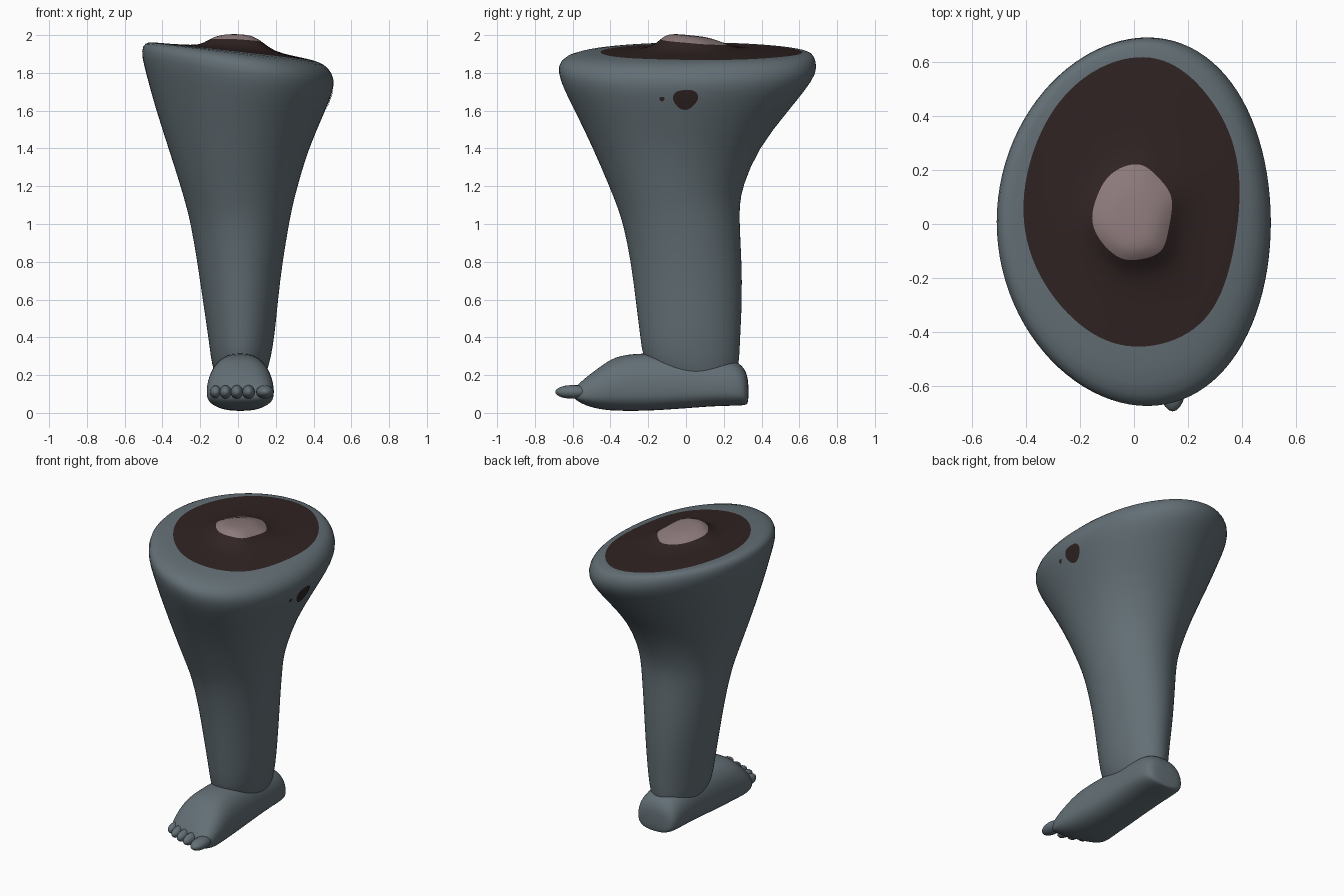
import bpy, bmesh, math
from mathutils import Vector
from mathutils.bvhtree import BVHTree

if "Cube" in bpy.data.objects:
    bpy.data.objects.remove(bpy.data.objects["Cube"])

def material(name, rgb):
    m = bpy.data.materials.new(name)
    m.diffuse_color = (*rgb, 1)
    m.use_nodes = True
    m.node_tree.nodes["Principled BSDF"].inputs["Base Color"].default_value = m.diffuse_color
    return m

SKIN = material("grey_blue_skin", (0.125, 0.16, 0.18))
FLESH = material("dark_flesh", (0.030, 0.017, 0.017))
BONE = material("pale_bone", (0.27, 0.195, 0.20))

def loft(name, rings, ends, mats, band=None, levels=1):
    """Skin a list of closed rings, fan both ends, smooth it."""
    bm = bmesh.new()
    rows = [[bm.verts.new(p) for p in r] for r in rings]
    n = len(rows[0])
    for k in range(len(rows) - 1):
        for i in range(n):
            j = (i + 1) % n
            f = bm.faces.new((rows[k][i], rows[k][j], rows[k + 1][j], rows[k + 1][i]))
            f.material_index = band(k) if band else 0
    for row, tip, k in ((rows[0], ends[0], 0), (rows[-1], ends[1], len(rows))):
        c = bm.verts.new(tip)
        for i in range(n):
            f = bm.faces.new((row[i], row[(i + 1) % n], c))
            f.material_index = band(k) if band else 0
    bmesh.ops.recalc_face_normals(bm, faces=bm.faces)
    return finish(name, bm, mats, levels)

def finish(name, bm, mats, levels=0):
    for f in bm.faces:
        f.smooth = True
    me = bpy.data.meshes.new(name)
    bm.to_mesh(me)
    bm.free()
    for m in mats:
        me.materials.append(m)
    ob = bpy.data.objects.new(name, me)
    bpy.context.collection.objects.link(ob)
    if levels:
        s = ob.modifiers.new("smooth", 'SUBSURF')
        s.levels = s.render_levels = levels
    return ob

# Leg: z, xmin, xmax, ymin, ymax, sideways tilt
LEG = [
    (0.14, -.10, .12, -.10, .24, 0), (0.22, -.13, .155, -.19, .275, 0),
    (0.30, -.145, .175, -.23, .283, 0), (0.40, -.157, .193, -.242, .287, 0),
    (0.60, -.187, .212, -.267, .298, 0), (0.80, -.216, .236, -.292, .295, 0),
    (1.00, -.25, .27, -.332, .284, 0), (1.10, -.276, .29, -.367, .284, 0),
    (1.20, -.305, .315, -.407, .30, .01), (1.40, -.372, .37, -.492, .382, .03),
    (1.60, -.445, .447, -.588, .54, .08), (1.72, -.482, .488, -.648, .635, .12),
    (1.81, -.512, .512, -.68, .695, .15), (1.87, -.508, .503, -.672, .69, .15),
    (1.905, -.475, .46, -.60, .67, .13),
    (1.912, -.42, .40, -.46, .64, .11),      # flesh starts
    (1.92, -.30, .28, -.31, .45, .10), (1.93, -.20, .19, -.19, .28, .08),
    (1.965, -.155, .14, -.135, .22, .06),    # bone starts
    (1.995, -.10, .085, -.095, .14, .03),
]

def leg_ring(z, x0, x1, y0, y1, tilt, n=48):
    skew = .05 * min(1, max(0, (z - 1.2) / .5)) * (x1 - x0)
    lean = .10 if z > 1.95 else 0            # bone stump is higher at the front
    pts = []
    for i in range(n):
        a = 2 * math.pi * i / n
        c, s = math.cos(a), math.sin(a)
        x = (x0 + x1) / 2 + (x1 - x0) / 2 * c + skew * s * s
        y = (y0 + y1) / 2 + (y1 - y0) / 2 * s
        if z > 1.91 and z != 1.995:          # ragged cut edge
            x += .006 * math.sin(5 * a)
            y += .006 * math.sin(4 * a + 1)
        pts.append((x, y, z - tilt * x - lean * (y - .04)))
    return pts

leg = loft("leg", [leg_ring(*r) for r in LEG], [(.01, .07, .14), (-.01, .02, 2.0)],
           [SKIN, FLESH, BONE], lambda k: 0 if k < 15 else 1 if k < 18 else 2)

# Foot: y, half width, sole z, top z
FOOT = [
    (.328, .09, .05, .18), (.318, .125, .042, .22), (.28, .15, .038, .275),
    (.15, .155, .036, .30), (0, .155, .024, .312), (-.2, .162, .010, .318),
    (-.36, .174, .010, .308), (-.45, .180, .016, .258), (-.53, .176, .03, .205),
    (-.585, .158, .055, .16), (-.605, .12, .075, .14),
]

def spow(v, p):
    return math.copysign(abs(v) ** p, v)

def foot_ring(y, hw, z0, z1, n=32):
    zm = z0 + .4 * (z1 - z0)
    w = min(1, max(0, (-.38 - y) / .2))      # toe line slants back to the outside
    pts = []
    for i in range(n):
        a = 2 * math.pi * i / n
        c, s = math.cos(a), math.sin(a)
        x = .012 + hw * spow(c, .8)
        z = zm + (z1 - zm if s > 0 else zm - z0) * spow(s, .95 if s > 0 else .7)
        pts.append((x, y + w * .27 * (.15 - x), z))
    return pts

loft("foot", [foot_ring(*f) for f in FOOT], [(.012, .332, .11), (.012, -.57, .108)], [SKIN], levels=2)

# Toes: x, tip y, half width, half length, half height
TOES = [(-.118, -.568, .030, .06, .034), (-.066, -.605, .031, .065, .035),
        (-.006, -.632, .032, .07, .036), (.056, -.655, .033, .075, .036),
        (.143, -.692, .047, .09, .036)]
for i, (x, tip, w, l, h) in enumerate(TOES):
    bm = bmesh.new()
    bmesh.ops.create_uvsphere(bm, u_segments=20, v_segments=14, radius=1)
    for v in bm.verts:
        v.co = Vector((x + w * v.co.x, tip + l + l * v.co.y, .111 + h * v.co.z))
    finish(f"toe_{i + 1}", bm, [SKIN])

# Wound marks: thin patches draped on the right side of the leg
bpy.context.view_layer.update()
tree = BVHTree.FromObject(leg, bpy.context.evaluated_depsgraph_get())

def mark(name, cy, cz, ry, rz):
    def drape(r, a):
        k = r * (1 + .08 * math.sin(3 * a) + .06 * math.sin(2 * a + 1))
        p, nrm, _, _ = tree.ray_cast(Vector((2, cy + ry * k * math.cos(a), cz + rz * k * math.sin(a))),
                                     Vector((-1, 0, 0)))
        return p + nrm * .004
    bm = bmesh.new()
    n = 24
    c = bm.verts.new(drape(0, 0))
    rows = [[bm.verts.new(drape(r, 2 * math.pi * i / n)) for i in range(n)] for r in (.35, .7, 1)]
    for i in range(n):
        j = (i + 1) % n
        bm.faces.new((c, rows[0][i], rows[0][j]))
        for p, q in zip(rows, rows[1:]):
            bm.faces.new((p[i], q[i], q[j], p[j]))
    finish(name, bm, [FLESH])

mark("wound_large", -.003, 1.662, .062, .055)
mark("wound_small", -.127, 1.663, .013, .012)
